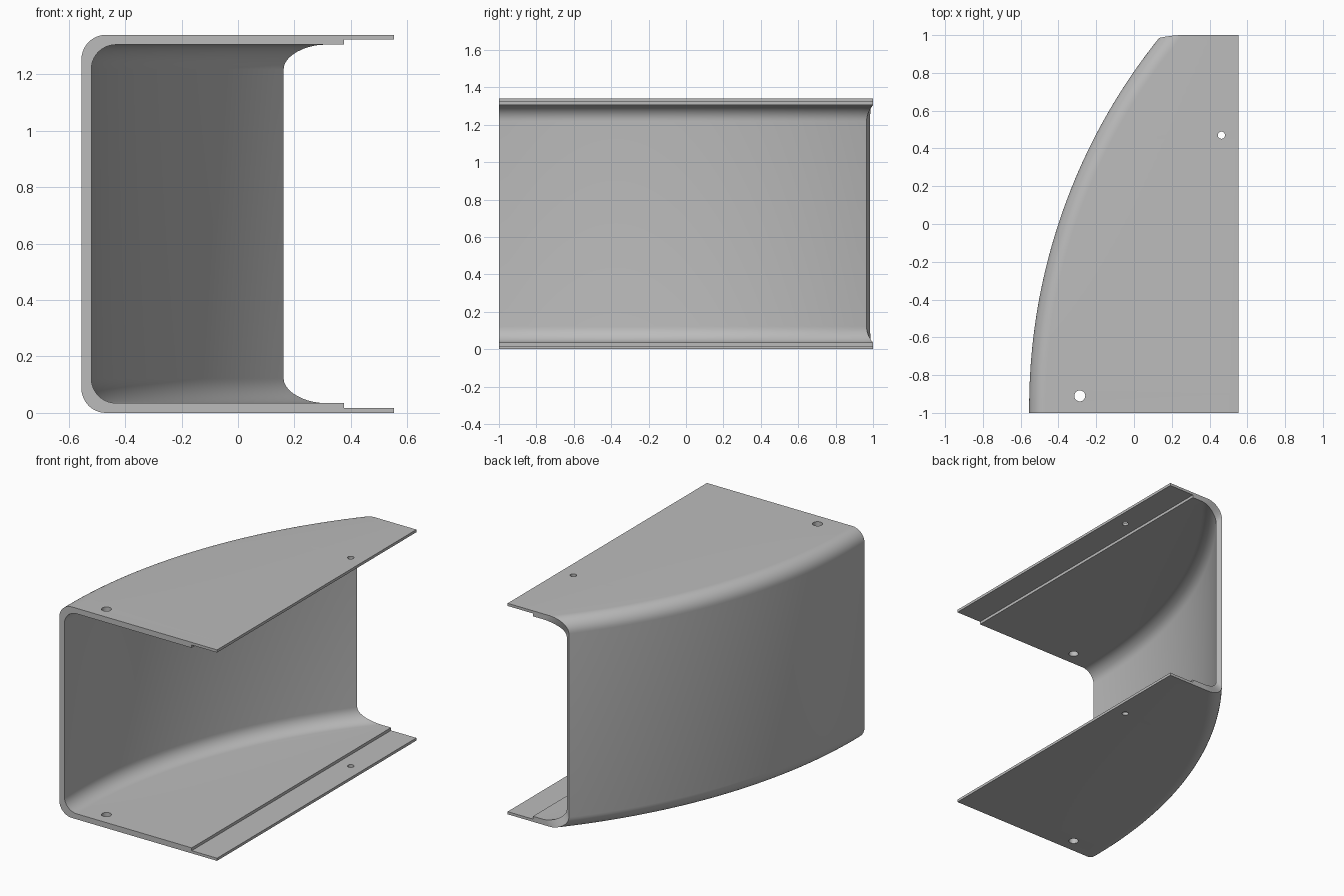
import bpy, bmesh, math

cube = bpy.data.objects.get("Cube")
if cube:
    bpy.data.objects.remove(cube, do_unlink=True)

HEIGHT, WALL, LIP = 1.34, 0.035, 0.017
RIGHT, LEFT = -0.555, 0.553
BEND_START = -0.97
SWEEP, RUN = 0.70, 1 - BEND_START
RADIUS = (SWEEP ** 2 + RUN ** 2) / (2 * SWEEP)
FILLET, STEPS, ROWS = 0.087, 10, 40


def plan_x(depth, y):
    """Plan curve of the wall, offset inward by depth."""
    dy = max(0, y - BEND_START)
    return RIGHT + RADIUS - math.sqrt((RADIUS - depth) ** 2 - dy * dy)


def skin(inset, wall_end):
    """Half-open C profile as (offset depth or None at the free edge, z, end y)."""
    half = []
    for i in range(STEPS + 1):
        a = math.pi / 2 * i / STEPS
        depth = inset + FILLET * (1 - math.sin(a))
        z = inset + FILLET * (1 - math.cos(a))
        half.append((depth, z, 1 - (1 - wall_end) * math.sin(a) ** 2))
    bottom = [(None, inset, 1)] + half
    return bottom + [(d, HEIGHT - z, e) for d, z, e in reversed(bottom)]


# Curved C-shaped cover
outer, inner = skin(0, 0.985), skin(WALL, 0.965)
ring = outer + inner[::-1]
n, m = len(ring), len(outer)
bm = bmesh.new()
rows = []
for r in range(ROWS + 1):
    row = []
    for depth, z, end in ring:
        y = -1 + (end + 1) * r / ROWS
        x = LEFT if depth is None else plan_x(depth, y)
        row.append(bm.verts.new((x, y, z)))
    rows.append(row)
for a, b in zip(rows, rows[1:]):
    for i in range(n):
        j = (i + 1) % n
        bm.faces.new((a[i], a[j], b[j], b[i]))
for row in (rows[0], rows[-1]):
    for i in range(m - 1):
        bm.faces.new((row[i], row[i + 1], row[n - 2 - i], row[n - 1 - i]))
bmesh.ops.recalc_face_normals(bm, faces=bm.faces)
mesh = bpy.data.meshes.new("curved_cover")
bm.to_mesh(mesh)
bm.free()
cover = bpy.data.objects.new("curved_cover", mesh)
bpy.context.collection.objects.link(cover)

grey = bpy.data.materials.new("plain grey")
grey.use_nodes = True
grey.diffuse_color = (0.5, 0.5, 0.5, 1)
grey.node_tree.nodes["Principled BSDF"].inputs["Base Color"].default_value = (0.5, 0.5, 0.5, 1)
mesh.materials.append(grey)

# Cutters: stepped free edges and two screw holes through both flanges
cutters = []
bpy.ops.mesh.primitive_cube_add(size=1, location=(0.375 + 0.5, 0, HEIGHT / 2))
step = bpy.context.object
step.name = "edge_step_cutter"
step.scale = (1, 3, HEIGHT - 2 * LIP)
cutters.append(step)
for name, x, y, radius in (("front_hole_cutter", -0.287, -0.91, 0.029),
                           ("rear_hole_cutter", 0.463, 0.47, 0.019)):
    bpy.ops.mesh.primitive_cylinder_add(vertices=32, radius=radius, depth=2,
                                        location=(x, y, HEIGHT / 2))
    hole = bpy.context.object
    hole.name = name
    cutters.append(hole)

bpy.ops.object.select_all(action='DESELECT')
cover.select_set(True)
bpy.context.view_layer.objects.active = cover
for cutter in cutters:
    cutter.hide_render = True
    mod = cover.modifiers.new(cutter.name, 'BOOLEAN')
    mod.operation = 'DIFFERENCE'
    mod.solver = 'EXACT'
    mod.object = cutter
    bpy.ops.object.modifier_apply(modifier=mod.name)
for cutter in cutters:
    bpy.data.objects.remove(cutter, do_unlink=True)
bpy.ops.object.shade_smooth_by_angle(angle=math.radians(30))
